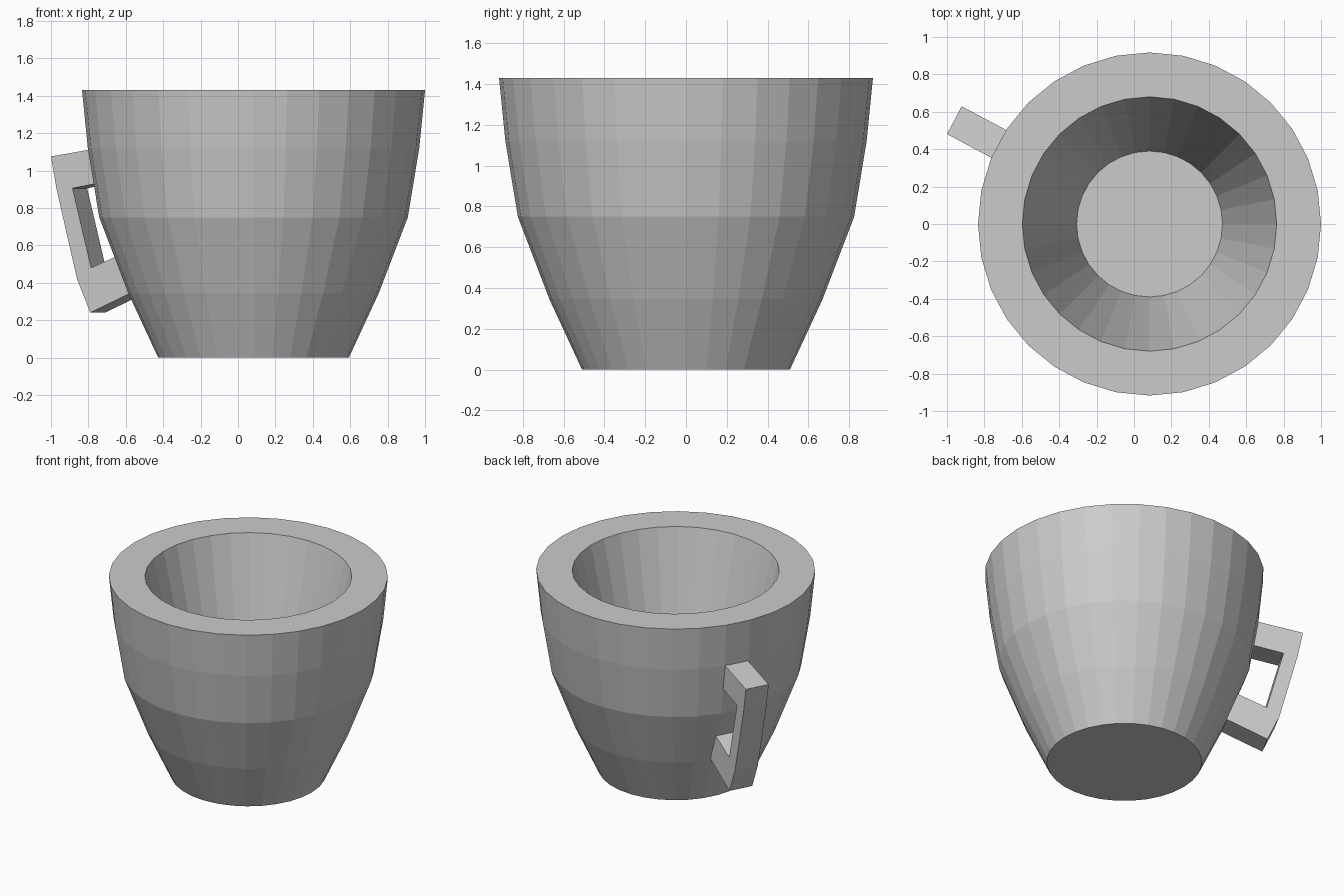
import bpy, bmesh, math
from mathutils import Vector

if "Cube" in bpy.data.objects:
    bpy.data.objects.remove(bpy.data.objects["Cube"])

CX = 0.083      # cup axis position on x
SIDES = 32


def finish(name, bm):
    bmesh.ops.recalc_face_normals(bm, faces=bm.faces)
    me = bpy.data.meshes.new(name)
    bm.to_mesh(me)
    bm.free()
    ob = bpy.data.objects.new(name, me)
    bpy.context.collection.objects.link(ob)
    return ob


# Cup body: profile from outer foot, over the thick rim, down to the inner floor
profile = [(0.51, 0), (0.67, 0.345), (0.825, 0.75), (0.886, 1.12),
           (0.917, 1.43), (0.68, 1.43), (0.39, 0.2)]
bm = bmesh.new()
rings = []
for r, z in profile:
    rings.append([bm.verts.new((CX + r * math.cos(2 * math.pi * i / SIDES),
                                r * math.sin(2 * math.pi * i / SIDES), z))
                  for i in range(SIDES)])
for a, b in zip(rings, rings[1:]):
    for i in range(SIDES):
        j = (i + 1) % SIDES
        bm.faces.new((a[i], a[j], b[j], b[i]))
bm.faces.new(rings[0])
bm.faces.new(rings[-1])
finish("cup_body", bm)

# Handle: C-shaped outline (distance from axis, height), extruded sideways
outline = [(0.83, 1.13), (1.182, 1.075), (1.148, 0.9), (1.024, 0.42),
           (0.944, 0.24), (0.645, 0.368), (0.70, 0.575), (0.939, 0.48),
           (1.052, 0.905), (0.80, 0.949)]
ang = math.radians(152)
out = Vector((math.cos(ang), math.sin(ang), 0))
side = Vector((-math.sin(ang), math.cos(ang), 0))
width = 0.168
bm = bmesh.new()
face = bm.faces.new([bm.verts.new(Vector((CX, 0, z)) + out * d - side * width / 2)
                     for d, z in outline])
ext = bmesh.ops.extrude_face_region(bm, geom=[face], use_keep_orig=True)
bmesh.ops.translate(bm, vec=side * width,
                    verts=[g for g in ext["geom"] if isinstance(g, bmesh.types.BMVert)])
finish("handle", bm)
